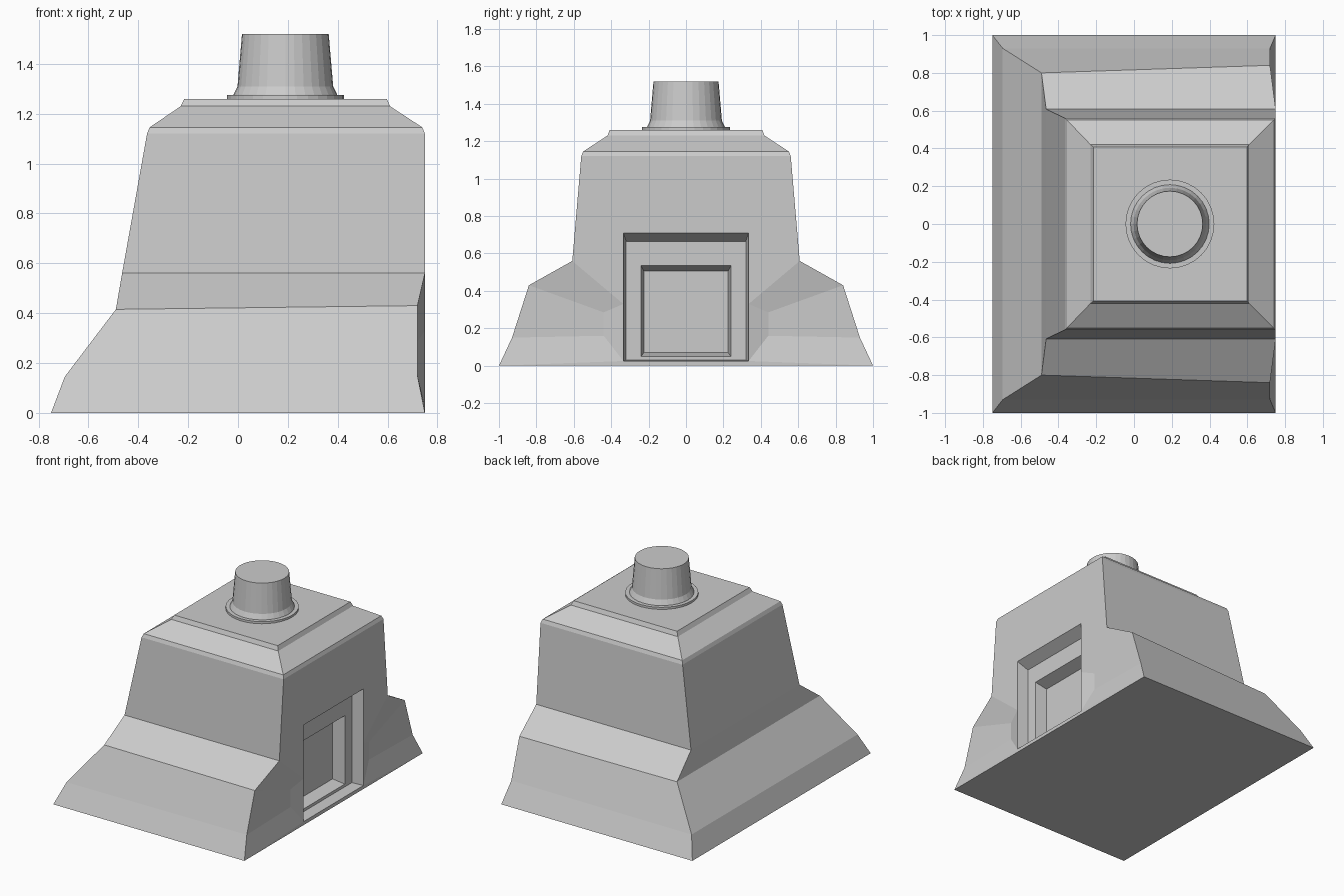
import bpy, bmesh, math

if "Cube" in bpy.data.objects:
    bpy.data.objects.remove(bpy.data.objects["Cube"])


def finish(bm, name):
    bmesh.ops.recalc_face_normals(bm, faces=bm.faces)
    mesh = bpy.data.meshes.new(name)
    bm.to_mesh(mesh)
    bm.free()
    obj = bpy.data.objects.new(name, mesh)
    bpy.context.collection.objects.link(obj)
    return obj


# Bunker body: stacked four-cornered rings
# (left x, left y, left z, right x, right y, right z)
profile = [
    (-0.75, 1.0, 0.0, 0.75, 1.0, 0.0),
    (-0.695, 0.93, 0.145, 0.72, 0.93, 0.15),
    (-0.49, 0.80, 0.415, 0.72, 0.84, 0.43),
    (-0.465, 0.608, 0.56, 0.75, 0.608, 0.56),
    (-0.365, 0.56, 1.12, 0.75, 0.56, 1.12),
    (-0.355, 0.55, 1.145, 0.74, 0.55, 1.145),
    (-0.23, 0.42, 1.23, 0.61, 0.42, 1.23),
    (-0.215, 0.408, 1.26, 0.597, 0.408, 1.26),
]
bm = bmesh.new()
rings = []
for xl, yl, zl, xr, yr, zr in profile:
    corners = [(xl, -yl, zl), (xr, -yr, zr), (xr, yr, zr), (xl, yl, zl)]
    rings.append([bm.verts.new(c) for c in corners])
for i, (a, b) in enumerate(zip(rings, rings[1:])):
    for j in range(4):
        if j == 1 and i < 4:
            continue  # doorway wall is built separately
        k = (j + 1) % 4
        bm.faces.new((a[j], a[k], b[k], b[j]))
bm.faces.new(rings[0])
bm.faces.new(rings[-1])

# Doorway: two stepped, tapered recesses (x, half width, bottom, top)
loops = []
for x, w, z0, z1 in [(0.75, 0.335, 0.025, 0.71), (0.67, 0.32, 0.03, 0.665),
                     (0.67, 0.24, 0.05, 0.535), (0.585, 0.225, 0.07, 0.505)]:
    pts = [(-w, z0), (w, z0), (w, z1), (-w, z1)]
    loops.append([bm.verts.new((x, y, z)) for y, z in pts])
jamb = {s: bm.verts.new((0.75, s * 0.335, 0.33)) for s in (-1, 1)}
for i, (a, b) in enumerate(zip(loops, loops[1:])):
    for j in range(4):
        k = (j + 1) % 4
        face = [a[j], a[k], b[k], b[j]]
        if i == 0 and j in (1, 3):
            face.insert(1, jamb[1 if j == 1 else -1])
        bm.faces.new(face)
bm.faces.new(loops[-1])

# Wall round the doorway, with dished panels on both sides
o = loops[0]
bm.faces.new((rings[4][1], rings[4][2], rings[3][2], jamb[1], o[2],
              o[3], jamb[-1], rings[3][1]))
bm.faces.new((rings[0][1], rings[0][2], o[1], o[0]))
for s, c, low in ((-1, 1, o[0]), (1, 2, o[1])):
    up = bm.verts.new((0.72, s * 0.44, 0.285))
    dn = bm.verts.new((0.72, s * 0.44, 0.16))
    bm.faces.new((rings[3][c], rings[2][c], up, jamb[s]))
    bm.faces.new((rings[2][c], rings[1][c], dn, up))
    bm.faces.new((rings[1][c], rings[0][c], low, dn))
    bm.faces.new((up, dn, low, jamb[s]))
finish(bm, "bunker_body")


def turned(name, points, x, sides=32):
    """Closed solid of revolution from (radius, z) points."""
    bm = bmesh.new()
    rows = [[bm.verts.new((x + r * math.cos(t), r * math.sin(t), z))
             for t in (2 * math.pi * i / sides for i in range(sides))]
            for r, z in points]
    for a, b in zip(rows, rows[1:]):
        for i in range(sides):
            k = (i + 1) % sides
            bm.faces.new((a[i], a[k], b[k], b[i]))
    bm.faces.new(rows[0])
    bm.faces.new(rows[-1])
    return finish(bm, name)


# Roof chimney and its flange
turned("chimney_flange", [(0.235, 1.255), (0.235, 1.275)], 0.19)
turned("chimney", [(0.21, 1.265), (0.208, 1.277), (0.192, 1.31), (0.174, 1.52)], 0.19)
